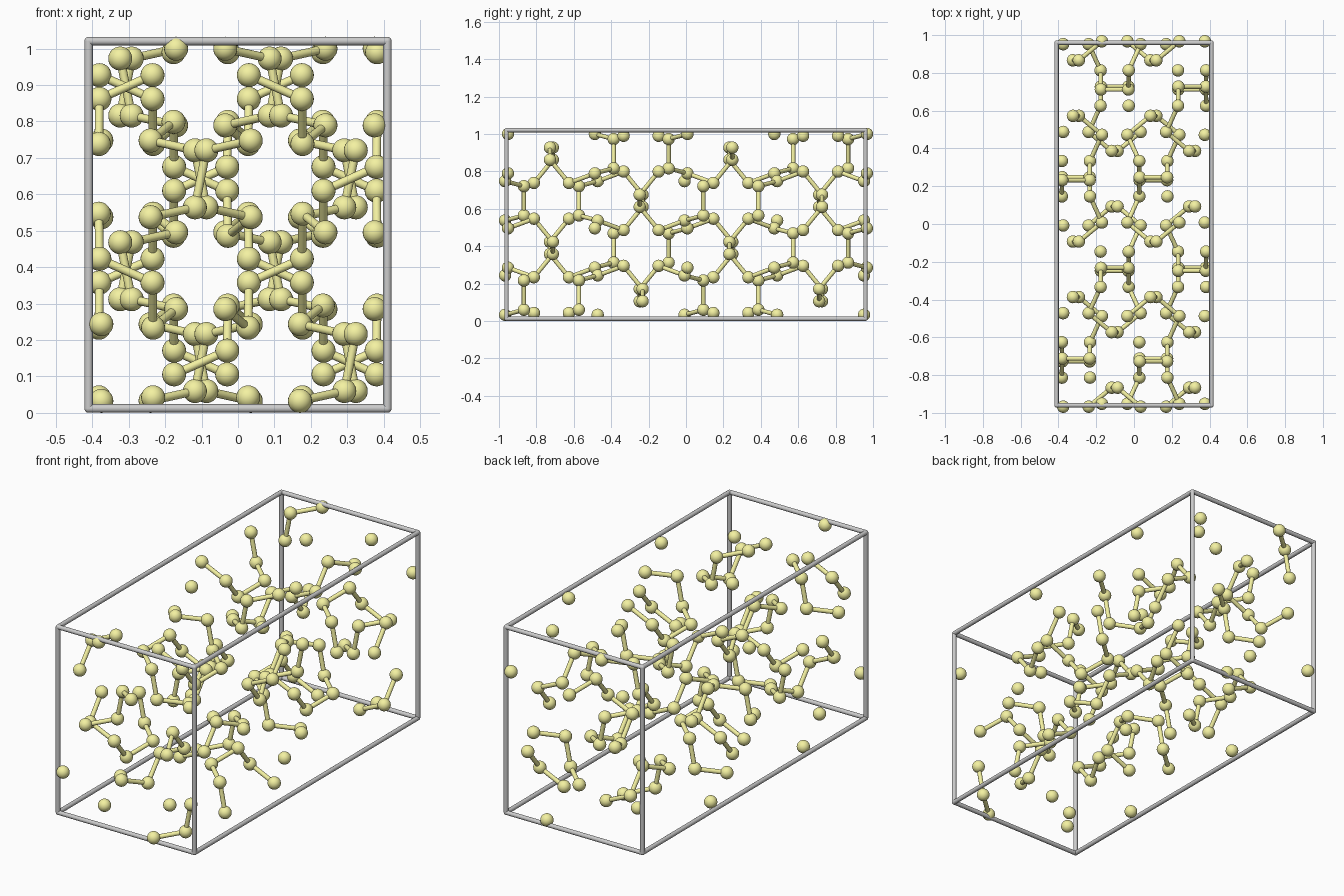
import bpy, bmesh
from itertools import product
from mathutils import Vector, Matrix

if "Cube" in bpy.data.objects:
    bpy.data.objects.remove(bpy.data.objects["Cube"])

S = 0.07837                      # model units per length unit
A, B, C = 10.465, 12.866, 24.486  # cell edges: x, z, y
Z0 = 0.0122
R_ATOM, R_BOND, R_FRAME = 0.42 * S, 0.15 * S, 0.15 * S


def place(f):
    """Cell fractions to model space."""
    return Vector(((0.5 - f[0]) * A * S, (f[2] - 0.5) * C * S, f[1] * B * S + Z0))


def ball(bm, p, r, seg=24, rings=14):
    bmesh.ops.create_uvsphere(bm, u_segments=seg, v_segments=rings, radius=r,
                              matrix=Matrix.Translation(p))


def rod(bm, p, q, r, seg=16):
    d = q - p
    m = Matrix.Translation((p + q) / 2) @ d.to_track_quat('Z', 'Y').to_matrix().to_4x4()
    bmesh.ops.create_cone(bm, cap_ends=True, segments=seg, radius1=r, radius2=r,
                          depth=d.length, matrix=m)


def finish(bm, name, mat=None):
    me = bpy.data.meshes.new(name)
    bm.to_mesh(me)
    bm.free()
    ob = bpy.data.objects.new(name, me)
    bpy.context.collection.objects.link(ob)
    if mat:
        me.materials.append(mat)
    bpy.ops.object.select_all(action='DESELECT')
    ob.select_set(True)
    bpy.context.view_layer.objects.active = ob
    bpy.ops.object.shade_smooth_by_angle(angle=0.7)


yellow = bpy.data.materials.new("yellow")
yellow.diffuse_color = (0.9, 0.88, 0.36, 1)
yellow.use_nodes = True
yellow.node_tree.nodes["Principled BSDF"].inputs["Base Color"].default_value = yellow.diffuse_color

# Four seed atoms, repeated by the symmetry of the cell
seeds = [(0.8558, 0.9526, 0.9516), (0.7842, 0.0302, 0.0762),
         (0.7073, 0.9794, 0.0040), (0.7862, 0.9073, 0.1290)]
flips = [(1, 1, 1), (-1, -1, 1), (-1, 1, -1), (1, -1, -1)]
centring = [(0, 0, 0), (0, .5, .5), (.5, 0, .5), (.5, .5, 0)]
points = []
for s, fl, inv, t in product(seeds, flips, (1, -1), centring):
    f = [(inv * (v if k > 0 else 0.75 - v) + o) % 1 for v, k, o in zip(s, fl, t)]
    # atoms on a cell face are shown on both opposite faces
    for shift in product((-1, 0, 1), repeat=3):
        g = [v + n for v, n in zip(f, shift)]
        if all(-0.01 < v < 1.01 for v in g):
            points.append(place(g))

# Atoms
bm = bmesh.new()
for p in points:
    ball(bm, p, R_ATOM)
finish(bm, "atoms", yellow)

# Bonds between close neighbours
bm = bmesh.new()
for i, p in enumerate(points):
    for q in points[:i]:
        if (p - q).length < 2.4 * S:
            rod(bm, p, q, R_BOND)
finish(bm, "bonds", yellow)

# Cell frame: twelve edges with rounded corners
bm = bmesh.new()
corners = list(product((0, 1), repeat=3))
for i, a in enumerate(corners):
    ball(bm, place(a), R_FRAME, 16, 8)
    for b in corners[:i]:
        if sum(u != v for u, v in zip(a, b)) == 1:
            rod(bm, place(a), place(b), R_FRAME)
finish(bm, "cell_frame")
